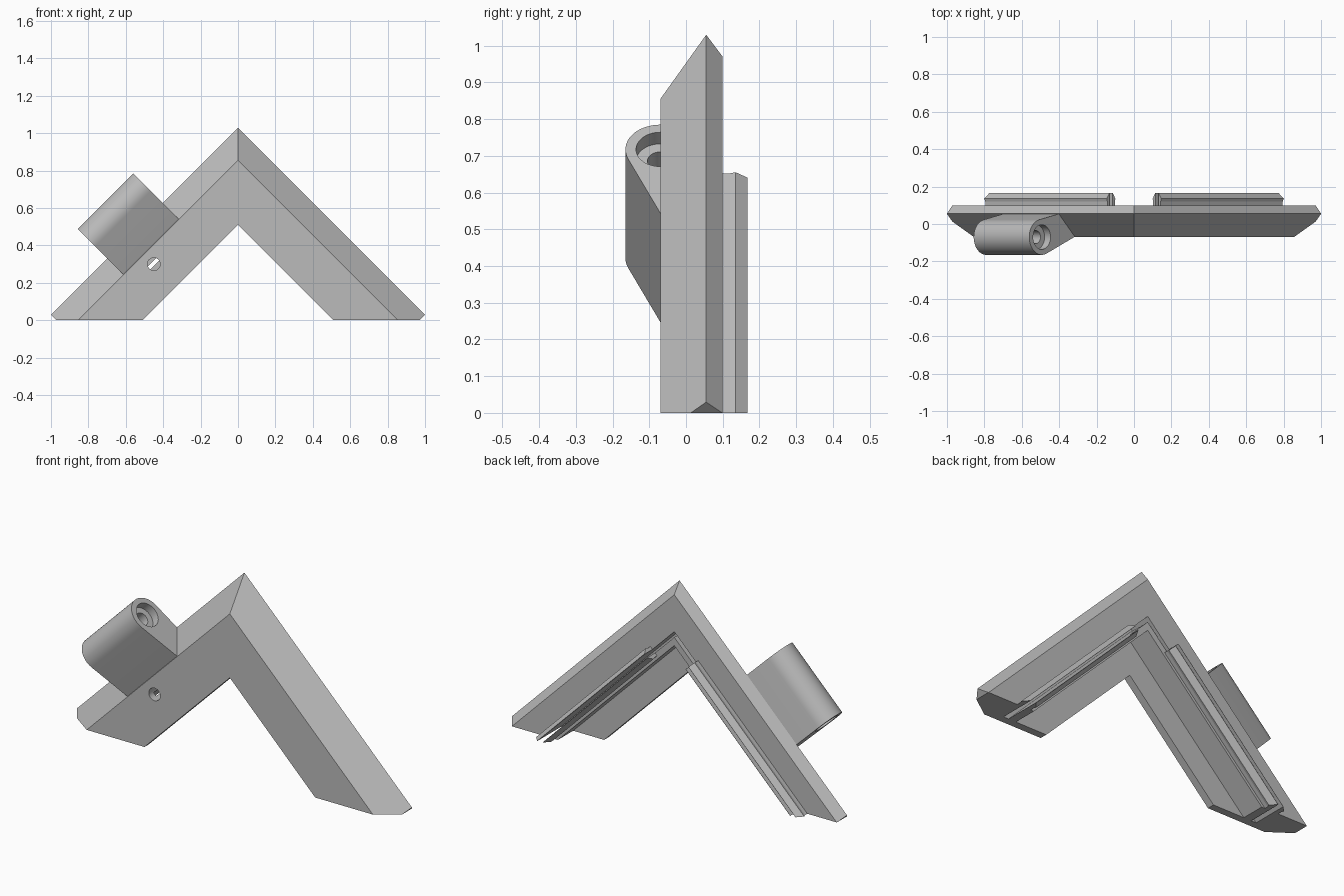
import bpy, bmesh
from math import sin, cos, radians, sqrt
from mathutils import Vector

old = bpy.data.objects.get("Cube")
if old:
    bpy.data.objects.remove(old, do_unlink=True)

grey = bpy.data.materials.new("plain grey")
grey.use_nodes = True
colour = (0.5, 0.5, 0.5, 1)
grey.diffuse_color = colour
grey.node_tree.nodes["Principled BSDF"].inputs["Base Color"].default_value = colour


def finish(name, bm, smooth=False):
    bmesh.ops.recalc_face_normals(bm, faces=bm.faces)
    mesh = bpy.data.meshes.new(name)
    bm.to_mesh(mesh)
    bm.free()
    obj = bpy.data.objects.new(name, mesh)
    bpy.context.collection.objects.link(obj)
    mesh.materials.append(grey)
    if smooth:
        activate(obj)
        bpy.ops.object.shade_smooth_by_angle(angle=radians(30))
    return obj


def activate(obj):
    bpy.ops.object.select_all(action='DESELECT')
    obj.select_set(True)
    bpy.context.view_layer.objects.active = obj


def prism(bm, start, end, cap_start=True, cap_end=True):
    """Join two matching rings of points with side faces and caps."""
    a = [bm.verts.new(p) for p in start]
    b = [bm.verts.new(p) for p in end]
    n = len(a)
    for i in range(n):
        j = (i + 1) % n
        bm.faces.new((a[i], a[j], b[j], b[i]))
    if cap_start:
        bm.faces.new(a)
    if cap_end:
        bm.faces.new(b)


def drill(obj, start, end, radius, segments=48):
    """Cut a round hole between two points."""
    start, end = Vector(start), Vector(end)
    axis = end - start
    bm = bmesh.new()
    bmesh.ops.create_cone(bm, cap_ends=True, segments=segments,
                          radius1=radius, radius2=radius, depth=axis.length)
    cutter = finish("hole_cutter", bm)
    cutter.hide_render = True
    cutter.rotation_mode = 'QUATERNION'
    cutter.rotation_quaternion = axis.to_track_quat('Z', 'Y')
    cutter.location = (start + end) / 2
    bpy.context.view_layer.update()
    mod = obj.modifiers.new("hole", 'BOOLEAN')
    mod.operation = 'DIFFERENCE'
    mod.solver = 'EXACT'
    mod.object = cutter
    activate(obj)
    bpy.ops.object.modifier_apply(modifier=mod.name)
    bpy.data.objects.remove(cutter, do_unlink=True)


# Mitred corner frame: profile as (height at the mitre, depth)
FLOOR = -0.03
profile = [(0.855, -0.07), (1.03, 0.055), (0.97, 0.1), (0.77, 0.1), (0.77, FLOOR),
           (0.74, FLOOR), (0.74, 0.1), (0.695, 0.1), (0.695, FLOOR),
           (0.51, FLOOR), (0.51, -0.07)]
bm = bmesh.new()
for side in (1, -1):
    prism(bm, [(0, y, w) for w, y in profile],
          [(side * w, y, 0) for w, y in profile], cap_start=False)
bmesh.ops.remove_doubles(bm, verts=bm.verts, dist=0.0001)
for side in (1, -1):
    # Trim the sharp foot tips
    bmesh.ops.bisect_plane(bm, geom=bm.verts[:] + bm.edges[:] + bm.faces[:],
                           plane_co=(side * 0.971, 0, 0), plane_no=(side, 0, -1),
                           clear_outer=True)
    bmesh.ops.holes_fill(bm, edges=[e for e in bm.edges if e.is_boundary])
frame = finish("corner_frame", bm)

# Screw hole through the front plate
drill(frame, (-0.45, -0.1, 0.3), (-0.45, 0.02, 0.3), 0.034)

# Snap strips with barbed edges, two on each leg
barb = [(0.015, 0.095), (0.04, 0.095), (0.04, 0.12), (0.046, 0.135),
        (0.017, 0.167), (0.015, 0.167)]
MID, TOP = 0.755, 0.51
for side, leg in ((1, "left"), (-1, "right")):
    for out, place in ((1, "outer"), (-1, "inner")):
        pts = [(MID + out * d, y) for d, y in barb]
        bm = bmesh.new()
        prism(bm, [(side * w, y, 0) for w, y in pts],
              [(side * (w - TOP) / 2, y, (w + TOP) / 2) for w, y in pts])
        finish(f"{leg}_{place}_snap_strip", bm)

# Slanted tube boss on the right leg
R, CY = 0.095, -0.07
across = Vector((1, 0, -1)) / sqrt(2)
along = Vector((1, 0, 1)) / sqrt(2)
low = Vector((-0.857, 0, 0.488))
LENGTH = 0.42
arc = [radians(102 + (293 - 102) * i / 28) for i in range(29)]
section = [(R + R * cos(t), CY + R * sin(t)) for t in arc]
section += [(0.345, -0.068), (0.3, 0.0), (0.224, 0.054)]
ring = [low + across * q + Vector((0, y, 0)) for q, y in section]
bm = bmesh.new()
prism(bm, ring, [p + along * LENGTH for p in ring])
boss = finish("tube_boss", bm)

# Bore with a wider recess at each end
centre = low + across * R + Vector((0, CY, 0))
drill(boss, centre - along * 0.05, centre + along * (LENGTH + 0.05), 0.035)
for a, b in ((-0.05, 0.045), (LENGTH - 0.045, LENGTH + 0.05)):
    drill(boss, centre + along * a, centre + along * b, 0.066)
activate(boss)
bpy.ops.object.shade_smooth_by_angle(angle=radians(30))
